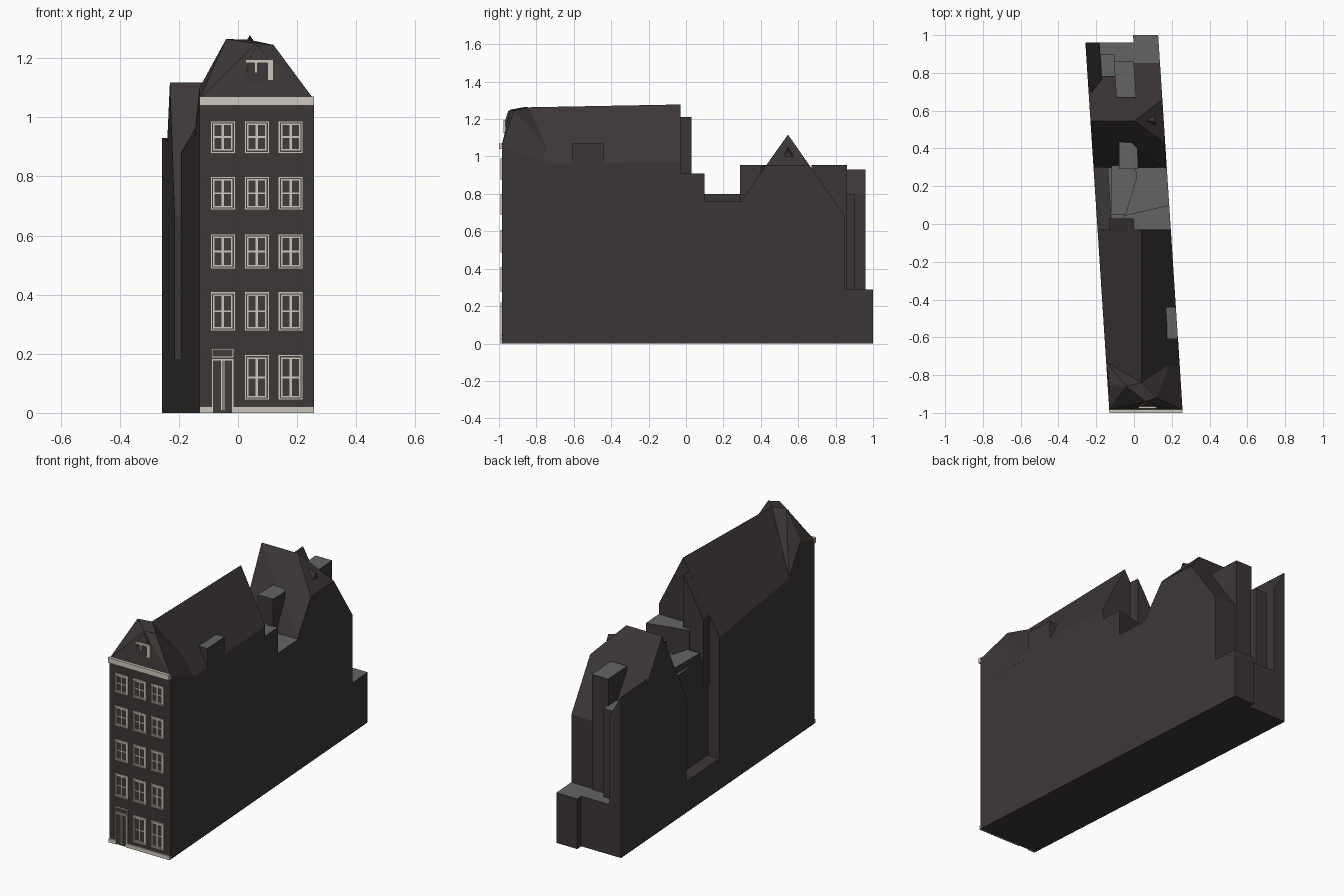
import bpy, bmesh

cube = bpy.data.objects.get("Cube")
if cube:
    bpy.data.objects.remove(cube)

SKEW = 0.065      # the plot leans sideways as it runs back


def material(name, rgb):
    m = bpy.data.materials.new(name)
    m.diffuse_color = (*rgb, 1)
    m.use_nodes = True
    m.node_tree.nodes["Principled BSDF"].inputs["Base Color"].default_value = (*rgb, 1)
    return m


brick = material("dark brown brick", (0.046, 0.038, 0.037))
flat_roof = material("grey flat roof", (0.125, 0.13, 0.12))
cream = material("cream paint", (0.62, 0.58, 0.5))
glass = material("dark glass", (0.05, 0.045, 0.045))


def finish(name, bm, mats):
    """Store the mesh; level tops take the second material if there is one."""
    bmesh.ops.recalc_face_normals(bm, faces=bm.faces)
    bm.normal_update()
    if len(mats) > 1:
        for f in bm.faces:
            f.material_index = int(f.normal.z > 0.97)
    mesh = bpy.data.meshes.new(name)
    bm.to_mesh(mesh)
    bm.free()
    for m in mats:
        mesh.materials.append(m)
    obj = bpy.data.objects.new(name, mesh)
    bpy.context.collection.objects.link(obj)
    return obj


def loft(name, ring_a, ring_b, *mats):
    """Join two matching rings of points, skewed with the plot."""
    bm = bmesh.new()
    rings = [[bm.verts.new((u - SKEW * y, y, z)) for u, y, z in r] for r in (ring_a, ring_b)]
    a, b = rings
    n = len(a)
    bm.faces.new(a)
    bm.faces.new(b)
    for i in range(n):
        j = (i + 1) % n
        bm.faces.new((a[i], a[j], b[j], b[i]))
    return finish(name, bm, mats or (brick,))


def block(name, u0, u1, y0, y1, z0, z1, *mats):
    foot = [(u0, y0), (u1, y0), (u1, y1), (u0, y1)]
    return column(name, foot, z0, z1, *mats)


def column(name, foot, z0, z1, *mats):
    return loft(name, [(u, y, z0) for u, y in foot], [(u, y, z1) for u, y in foot], *mats)


def along_y(name, profile, y0, y1, *mats):
    return loft(name, [(u, y0, z) for u, z in profile], [(u, y1, z) for u, z in profile], *mats)


def hull(name, points):
    bm = bmesh.new()
    for p in points:
        bm.verts.new(p)
    res = bmesh.ops.convex_hull(bm, input=bm.verts)
    bmesh.ops.delete(bm, geom=[v for v in bm.verts if not v.link_faces], context='VERTS')
    bmesh.ops.dissolve_limit(bm, angle_limit=0.01, verts=bm.verts, edges=bm.edges)
    return finish(name, bm, (brick,))


L, R = -0.195, 0.193
FRONT = -0.985

# Front house: lower front part, then the long gabled part
block("front_walls", L, R, FRONT, -0.8, 0, 0.95)
loft("main_house",
     [(L, -0.84, 0), (R, -0.84, 0), (R, -0.84, 0.96), (-0.015, -0.84, 1.263), (L, -0.84, 0.95)],
     [(L, -0.03, 0), (R, -0.03, 0), (R, -0.03, 0.97), (0.038, -0.03, 1.278), (L, -0.03, 0.88)])
along_y("roof_extension", [(-0.13, 0.6), (0, 0.6), (0, 1.21), (-0.05, 1.13), (-0.13, 0.99)], -0.03, 0.03)

# Hipped cross roof behind the facade
hull("front_cross_roof", [
    (-0.131, FRONT, 0.9), (0.257, FRONT, 0.9), (-0.131, FRONT, 1.06), (0.257, FRONT, 1.06),
    (0.234, -0.62, 0.91), (-0.147, -0.73, 0.94), (-0.13, -0.86, 1.1), (-0.09, -0.85, 1.16),
    (-0.04, -0.86, 1.265), (0.04, -0.84, 1.262), (0.12, -0.92, 1.245), (0.06, -0.94, 1.25)])

# Small attic gable with hoist beam in the middle of the front roof
hull("attic_gable", [(0.0, -0.975, 1.06), (0.14, -0.975, 1.06), (0.1, -0.965, 1.2), (0.04, -0.965, 1.2),
                     (0.065, -0.95, 1.245), (0.0, -0.85, 1.06), (0.14, -0.85, 1.06), (0.065, -0.85, 1.24)])
block("side_dormer", 0.12, R, -0.61, -0.44, 0.85, 1.07, brick, flat_roof)

# Middle link with a light well on one side
block("link_building", -0.12, R, -0.03, 0.3, 0, 0.76, brick, flat_roof)
block("light_well_floor", L, -0.12, -0.03, 0.3, 0, 0.18)
column("link_terrace", [(-0.03, -0.03), (R, -0.03), (R, 0.1), (-0.05, 0.045)], 0.5, 0.91, brick, flat_roof)
column("link_stack", [(-0.06, 0.29), (0.04, 0.29), (0.045, 0.4), (0.0, 0.45), (-0.05, 0.44)],
       0.5, 0.955, brick, flat_roof)
column("link_roof_step", [(-0.12, 0.05), (-0.04, 0.05), (0.03, 0.24), (0.03, 0.31), (-0.1, 0.31)],
       0.5, 0.8, brick, flat_roof)

# Rear house: ridge across the plot, clipped at one end
rear = []
for u, tops in ((L, [(0.3, 0.66), (0.545, 1.117), (0.85, 0.68)]),
                (R, [(0.3, 0.77), (0.43, 0.953), (0.66, 0.953), (0.85, 0.68)])):
    rear += [(u - SKEW * y, y, z) for y, z in tops + [(0.3, 0), (0.85, 0)]]
hull("rear_house", rear + [(0.0, 0.545, 1.117)])
hull("rear_roof_dormer", [(0.03, 0.545, 1.06), (0.115, 0.545, 1.035), (0.11, 0.49, 0.95),
                          (0.11, 0.6, 0.95), (0.03, 0.65, 0.95), (0.03, 0.5, 0.95)])

# Rear stair tower, side wing and low yard blocks
block("stair_tower", -0.05, 0.055, 0.67, 0.86, 0.25, 0.955, brick, flat_roof)
block("tower_step", -0.12, -0.045, 0.78, 0.9, 0.25, 0.8, brick, flat_roof)
along_y("rear_side_wing", [(L, 0), (-0.12, 0), (-0.12, 0.8), (L, 0.93)], 0.7, 0.96)
block("yard_left", L, 0.06, 0.8, 0.96, 0, 0.29, brick, flat_roof)
block("yard_right", 0.06, R, 0.8, 1.0, 0, 0.29, brick, flat_roof)


# Facade details are flat plates on the front wall
def plates(name, rects, depth, mat, back=FRONT):
    bm = bmesh.new()
    for x0, x1, z0, z1 in rects:
        v = [bm.verts.new((x, y, z)) for y in (back - depth, back + 0.002)
             for x, z in ((x0, z0), (x1, z0), (x1, z1), (x0, z1))]
        bm.faces.new(v[:4])
        bm.faces.new(v[4:])
        for i in range(4):
            j = (i + 1) % 4
            bm.faces.new((v[i], v[j], v[j + 4], v[i + 4]))
    return finish(name, bm, (mat,))


def border(x0, x1, z0, z1, t):
    return [(x0, x0 + t, z0, z1), (x1 - t, x1, z0, z1),
            (x0 + t, x1 - t, z0, z0 + t), (x0 + t, x1 - t, z1 - t, z1)]


columns = [-0.051, 0.064, 0.178]
rows = [(0.043, 0.197), (0.277, 0.41), (0.486, 0.606), (0.686, 0.8), (0.878, 0.988)]
casings, sashes, panes = [], [], []
for r, (z0, z1) in enumerate(rows):
    for c, x in enumerate(columns):
        if r == 0 and c == 0:
            continue      # the door stands here
        w, zm = 0.042, (z0 + z1) / 2
        casings += border(x - w, x + w, z0, z1, 0.007)
        s, g = w - 0.009, 0.009
        sashes += border(x - s, x + s, z0 + g, z1 - g, 0.005)
        sashes += [(x - 0.004, x + 0.004, z0 + g, z1 - g), (x - s, x + s, zm - 0.003, zm + 0.003)]
        panes.append((x - w, x + w, z0, z1))
plates("window_casings", casings, 0.008, cream)
plates("window_sashes", sashes, 0.005, cream)
plates("window_panes", panes, 0.002, glass)

# Door with a transom light
door = border(-0.09, -0.014, 0.187, 0.218, 0.004) + [
    (-0.09, -0.084, 0, 0.183), (-0.02, -0.014, 0, 0.183), (-0.084, -0.02, 0.178, 0.183),
    (-0.057, -0.053, 0.01, 0.178), (-0.049, -0.045, 0.01, 0.178)]
plates("door_frame", door, 0.007, cream)
plates("door_panel", [(-0.09, -0.014, 0, 0.218)], 0.002, glass)

# Cornice, plinth and hoist
plates("cornice", [(-0.131, 0.257, 1.04, 1.07)], 0.015, cream)
plates("plinth", [(-0.131, -0.09, 0, 0.022), (-0.014, 0.257, 0, 0.022)], 0.008, cream)
plates("hoist_beam", [(0.025, 0.12, 1.183, 1.195), (0.056, 0.066, 1.15, 1.185), (0.1, 0.12, 1.125, 1.185)],
       0.008, cream, -0.968)
